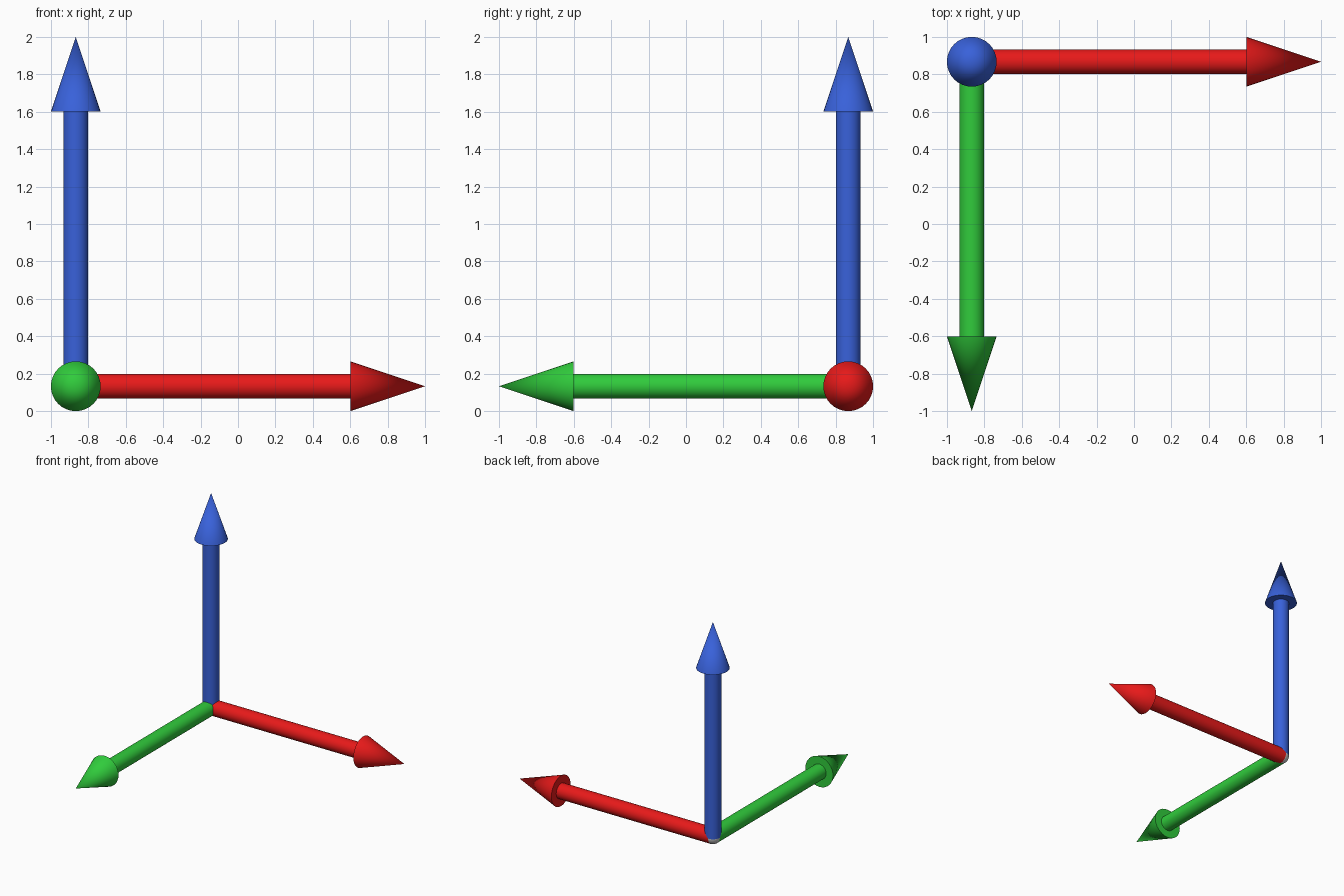
import bpy
from math import radians
from mathutils import Vector

if "Cube" in bpy.data.objects:
    bpy.data.objects.remove(bpy.data.objects["Cube"])

ORIGIN = Vector((-0.867, 0.867, 0.133))
SHAFT_R, HEAD_R = 0.0665, 0.133
NECK, TIP = 1.467, 1.867


def finish(name, mat=None):
    ob = bpy.context.object
    ob.name = name
    bpy.ops.object.shade_smooth_by_angle(angle=radians(40))
    if mat:
        ob.data.materials.append(mat)


def arrow(name, direction, color):
    d = Vector(direction)
    rot = d.to_track_quat('Z', 'Y').to_euler()
    mat = bpy.data.materials.new(name + "_paint")
    mat.diffuse_color = (*color, 1)
    mat.use_nodes = True
    mat.node_tree.nodes["Principled BSDF"].inputs["Base Color"].default_value = mat.diffuse_color
    # shaft from the origin to the neck
    bpy.ops.mesh.primitive_cylinder_add(vertices=32, radius=SHAFT_R, depth=NECK,
                                        location=ORIGIN + d * NECK / 2, rotation=rot)
    finish(name + "_shaft", mat)
    # pointed head
    bpy.ops.mesh.primitive_cone_add(vertices=32, radius1=HEAD_R, radius2=0, depth=TIP - NECK,
                                    location=ORIGIN + d * (NECK + TIP) / 2, rotation=rot)
    finish(name + "_head", mat)


arrow("x_arrow", (1, 0, 0), (0.8, 0.01, 0.01))
arrow("y_arrow", (0, -1, 0), (0.03, 0.6, 0.045))
arrow("z_arrow", (0, 0, 1), (0.04, 0.12, 0.7))

# grey ball where the three shafts meet
bpy.ops.mesh.primitive_uv_sphere_add(segments=32, ring_count=16, radius=SHAFT_R, location=ORIGIN)
finish("origin_ball")
